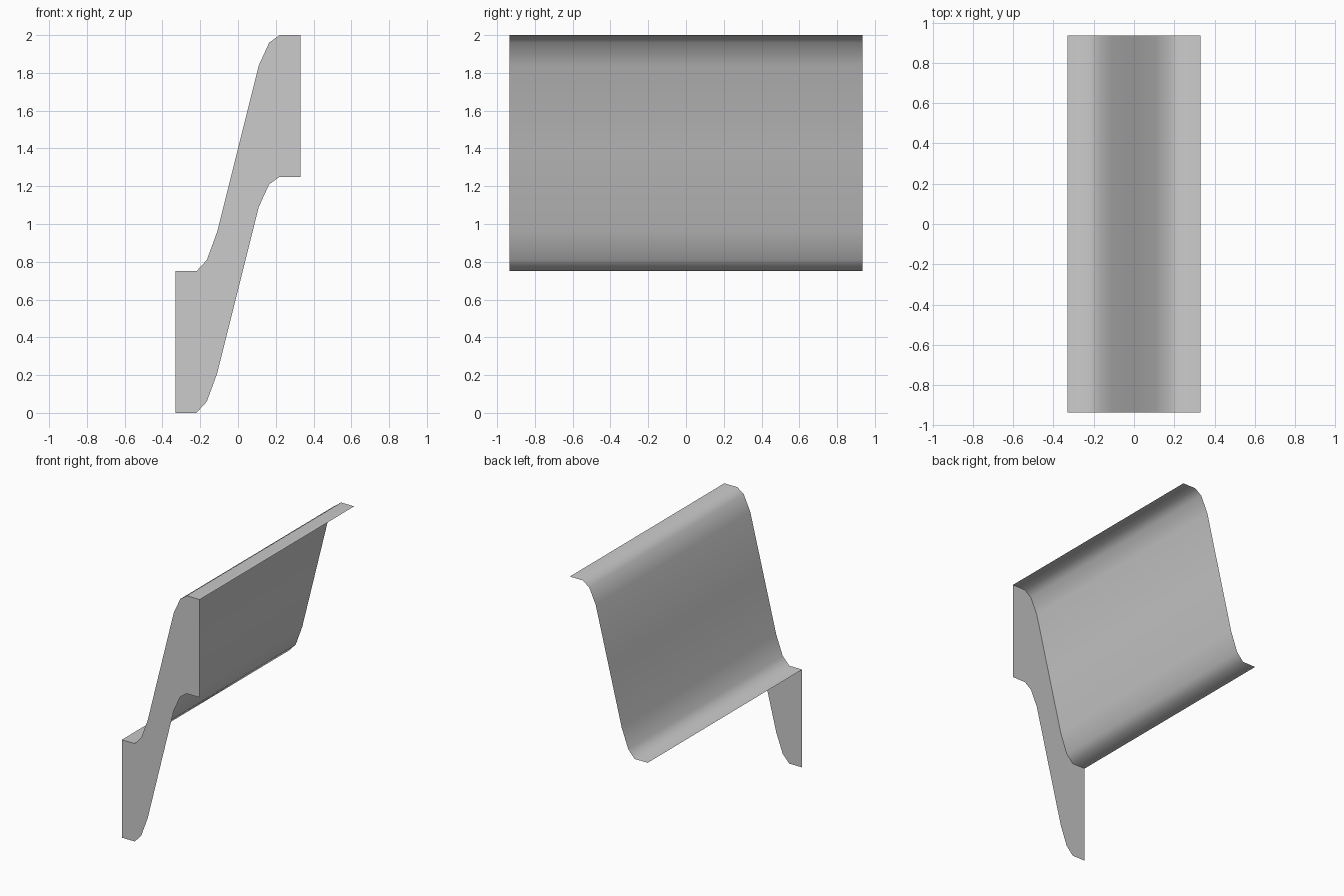
import bpy, bmesh

if "Cube" in bpy.data.objects:
    bpy.data.objects.remove(bpy.data.objects["Cube"])

HALF_LEN = 0.935   # half length along y
DROP = 0.75        # height of the end panel below the sheet

# S-shaped cross-section (x, z)
profile = [(-0.33, 0.75), (-0.22, 0.75), (-0.165, 0.81), (-0.11, 0.96), (0.0, 1.40),
           (0.11, 1.84), (0.165, 1.96), (0.22, 2.0), (0.33, 2.0)]


def strip(name, row_a, row_b, smooth):
    """Single-layer strip of quads between two matching rows of points."""
    bm = bmesh.new()
    a = [bm.verts.new(p) for p in row_a]
    b = [bm.verts.new(p) for p in row_b]
    for i in range(len(a) - 1):
        face = bm.faces.new((a[i], a[i + 1], b[i + 1], b[i]))
        face.smooth = smooth
    mesh = bpy.data.meshes.new(name)
    bm.to_mesh(mesh)
    bm.free()
    obj = bpy.data.objects.new(name, mesh)
    bpy.context.collection.objects.link(obj)
    return obj


front = [(x, -HALF_LEN, z) for x, z in profile]
back = [(x, HALF_LEN, z) for x, z in profile]
lower = [(x, -HALF_LEN, z - DROP) for x, z in profile]

# Curved sloping sheet, facing up
strip("sloping_sheet", front, back, True)

# Flat end panel hanging below the front edge, facing -y
strip("front_panel", lower, front, False)
